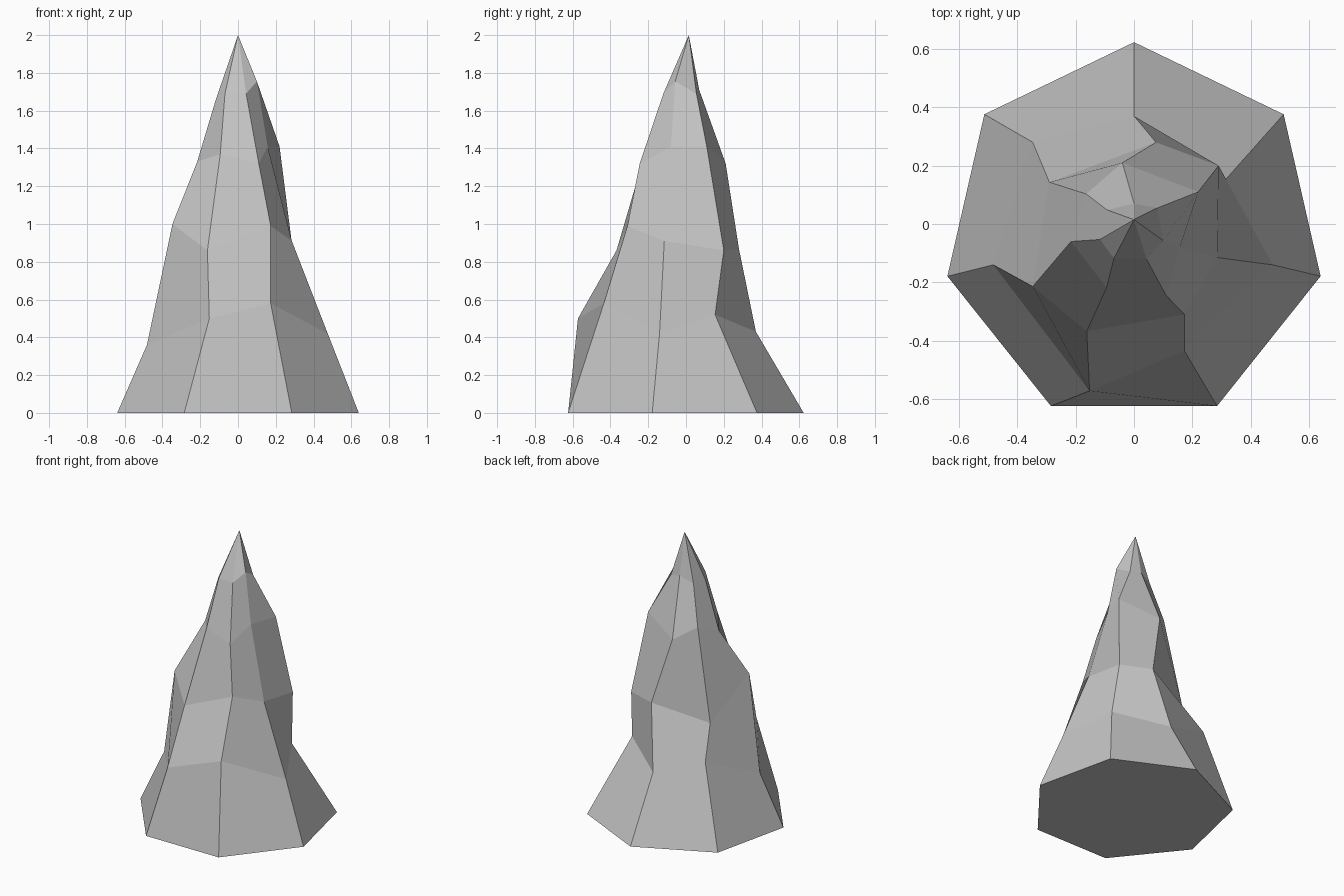
import bpy
import bmesh
from math import sin, cos, tau

default_cube = bpy.data.objects.get("Cube")
if default_cube:
    bpy.data.objects.remove(default_cube, do_unlink=True)

SIDES = 7
BASE_RADIUS = 0.656
BASE_OFFSET = -0.033
APEX = (0, 0.015, 2)

# Ridges running from the base to the tip, clockwise from the back
back_ridge = [(0, 0.37, 0.43), (0.075, 0.28, 0.87), (-0.04, 0.21, 1.32), (0, 0.07, 1.71)]
back_left_ridge = [(0.315, 0.154, 0.52), (0.29, 0.2, 0.86), (0.22, 0.11, 1.41), (0.08, 0.055, 1.69)]
left_ridge = [(0.475, -0.14, 0.42), (0.285, -0.115, 0.91), (0.157, -0.08, 1.41), (0.1, -0.057, 1.755)]
front_left_ridge = [(0.173, -0.435, 0.58), (0.173, -0.31, 0.99), (0.11, -0.245, 1.32), (0.043, -0.12, 1.69)]
front_right_ridge = [(-0.152, -0.572, 0.5), (-0.162, -0.368, 0.86), (-0.094, -0.218, 1.37), (-0.069, -0.118, 1.69)]
right_ridge = [(-0.482, -0.14, 0.36), (-0.347, -0.214, 1), (-0.216, -0.06, 1.33), (-0.117, -0.053, 1.66)]
back_right_ridge = [(-0.347, 0.28, 0.56), (-0.29, 0.143, 0.77), (-0.164, 0.103, 1.4), (-0.092, 0.048, 1.67)]
ridges = [back_ridge, back_left_ridge, left_ridge, front_left_ridge,
          front_right_ridge, right_ridge, back_right_ridge]


def base_corner(index):
    angle = tau * index / SIDES
    return (BASE_RADIUS * sin(angle), BASE_RADIUS * cos(angle) + BASE_OFFSET, 0)


def make_material(name, color):
    material = bpy.data.materials.new(name)
    material.use_nodes = True
    material.diffuse_color = color
    for node in material.node_tree.nodes:
        if node.type == "BSDF_PRINCIPLED":
            node.inputs["Base Color"].default_value = color
    return material


# Rock spire: facets bridged between neighbouring ridges
bm = bmesh.new()
columns = [[bm.verts.new(point) for point in [base_corner(i)] + ridge]
           for i, ridge in enumerate(ridges)]
tip = bm.verts.new(APEX)
for i, column in enumerate(columns):
    following = columns[(i + 1) % SIDES]
    for level in range(len(column) - 1):
        bm.faces.new((column[level], following[level],
                      following[level + 1], column[level + 1]))
    bm.faces.new((column[-1], following[-1], tip))

# Flat underside
bm.faces.new([column[0] for column in columns])
bmesh.ops.recalc_face_normals(bm, faces=bm.faces)

mesh = bpy.data.meshes.new("rock_spire")
bm.to_mesh(mesh)
bm.free()
mesh.materials.append(make_material("stone grey", (0.55, 0.55, 0.55, 1)))
spire = bpy.data.objects.new("rock_spire", mesh)
bpy.context.collection.objects.link(spire)
